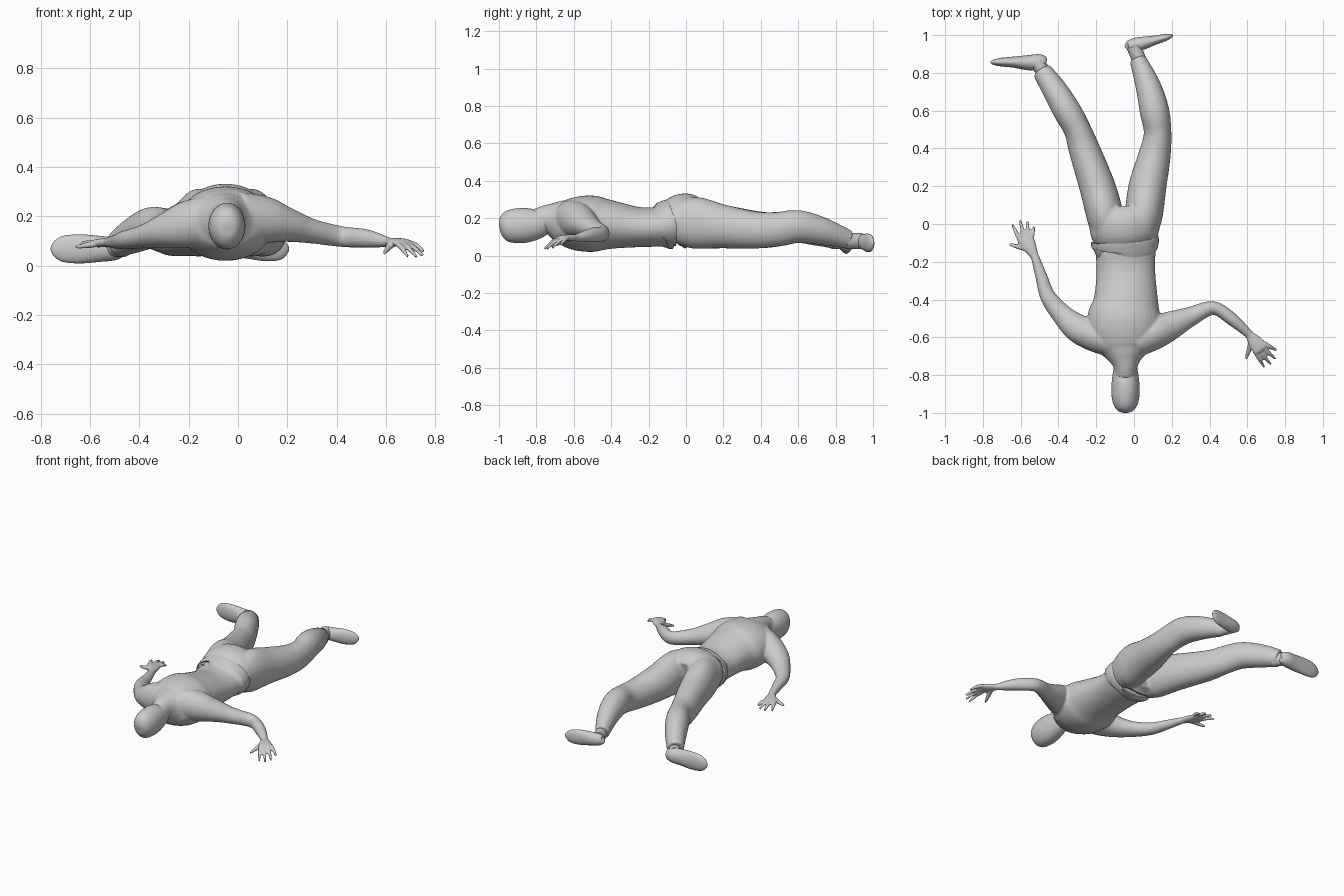
import bpy, bmesh, math
from mathutils import Vector


def spline(s, steps=5):
    # Catmull-Rom resampling of sections (x, y, z, half width, half height)
    out = []
    for i in range(len(s) - 1):
        p0, p1, p2, p3 = s[max(i - 1, 0)], s[i], s[i + 1], s[min(i + 2, len(s) - 1)]
        for k in range(steps):
            t = k / steps
            out.append([0.5 * (2 * b + (c - a) * t + (2 * a - 5 * b + 4 * c - d) * t * t
                               + (3 * b - a - 3 * c + d) * t ** 3)
                        for a, b, c, d in zip(p0, p1, p2, p3)])
    return out + [list(s[-1])]


def loft(bm, sections, n=28, power=1.0):
    # Closed tube whose elliptical rings stay perpendicular to the path
    s = spline(sections)
    rings = []
    for i, (x, y, z, a, b) in enumerate(s):
        t = (Vector(s[min(i + 1, len(s) - 1)][:3]) - Vector(s[max(i - 1, 0)][:3])).normalized()
        side = t.cross(Vector((0, 0, 1))).normalized()
        up = side.cross(t)
        ring = []
        for k in range(n):
            c, d = math.cos(math.tau * k / n), math.sin(math.tau * k / n)
            c = math.copysign(abs(c) ** power, c)
            d = math.copysign(abs(d) ** power, d)
            ring.append(bm.verts.new(Vector((x, y, z)) + side * c * max(a, .002) + up * d * max(b, .002)))
        rings.append(ring)
    faces = []
    for r, q in zip(rings, rings[1:]):
        faces += [bm.faces.new((r[k], r[(k + 1) % n], q[(k + 1) % n], q[k])) for k in range(n)]
    faces += [bm.faces.new(rings[0][::-1]), bm.faces.new(rings[-1])]
    bmesh.ops.recalc_face_normals(bm, faces=faces)


def finish(name, bm, voxel=0, smooth=4):
    me = bpy.data.meshes.new(name)
    bm.to_mesh(me)
    bm.free()
    ob = bpy.data.objects.new(name, me)
    bpy.context.collection.objects.link(ob)
    bpy.context.view_layer.objects.active = ob
    ob.select_set(True)
    bpy.ops.object.shade_smooth_by_angle(angle=math.radians(50))
    ob.select_set(False)
    if voxel:
        r = ob.modifiers.new("Blend", 'REMESH')
        r.mode, r.voxel_size, r.use_smooth_shade = 'VOXEL', voxel, True
        m = ob.modifiers.new("Soften", 'SMOOTH')
        m.factor, m.iterations = 0.5, smooth


def hand(bm, wrist, knuckle, tips, thumb):
    # Flat palm with four bent fingers and a thumb
    w, k = Vector(wrist), Vector(knuckle)
    d = (k - w).normalized()
    side = d.cross(Vector((0, 0, 1))).normalized()
    loft(bm, [(*(w - d * .02), .022, .018), (*w, .024, .018), (*w.lerp(k, .5), .038, .018),
              (*k, .043, .015), (*(k + d * .012), .03, .01)], 16)
    for i, tip in enumerate(tips):
        a = k + side * (i - 1.5) * .022 - d * .012
        b = Vector(tip)
        m = a.lerp(b, .5) + Vector((0, 0, .008))
        loft(bm, [(*a, .012, .012), (*m, .0115, .0115), (*b, .007, .007)], 10)
    a, b = w.lerp(k, .3), Vector(thumb)
    loft(bm, [(*a, .017, .015), (*a.lerp(b, .55), .014, .013), (*b, .007, .007)], 10)


# Upper body: torso, neck, arms and hands blended into one skin
bm = bmesh.new()
loft(bm, [(-.045, -.80, .185, .06, .065), (-.045, -.75, .195, .066, .075),
          (-.048, -.70, .19, .105, .10), (-.05, -.65, .18, .16, .125),
          (-.05, -.58, .172, .195, .145), (-.05, -.49, .17, .195, .15),
          (-.043, -.40, .165, .17, .13), (-.043, -.25, .152, .155, .107),
          (-.045, -.14, .155, .16, .107), (-.047, -.07, .165, .165, .115)], 40)
loft(bm, [(-.10, -.62, .19, .09, .10), (-.21, -.59, .165, .085, .095),
          (-.30, -.55, .14, .075, .068), (-.38, -.48, .118, .056, .048),
          (-.455, -.385, .105, .042, .038), (-.49, -.28, .098, .032, .03),
          (-.525, -.17, .095, .022, .02)])
loft(bm, [(.00, -.62, .20, .09, .10), (.11, -.575, .185, .088, .095),
          (.20, -.535, .165, .075, .07), (.30, -.49, .14, .052, .05),
          (.42, -.445, .118, .036, .042), (.52, -.505, .11, .034, .038),
          (.61, -.585, .095, .022, .02)])
hand(bm, (-.53, -.165, .095), (-.575, -.075, .09),
     [(-.645, 0, .075), (-.603, .022, .075), (-.565, .018, .075), (-.53, -.012, .075)],
     (-.662, -.108, .075))
hand(bm, (.61, -.585, .095), (.67, -.66, .095),
     [(.755, -.67, .055), (.75, -.715, .04), (.725, -.745, .035), (.69, -.758, .035)],
     (.592, -.718, .05))
finish("upper_body", bm, .0065, 5)

# Smooth featureless head
bm = bmesh.new()
loft(bm, [(-.045, -.999, .155, .004, .004), (-.045, -.992, .156, .036, .045),
          (-.045, -.965, .158, .06, .078), (-.045, -.92, .159, .073, .092),
          (-.045, -.86, .162, .075, .094), (-.045, -.80, .17, .069, .082),
          (-.045, -.755, .19, .06, .068), (-.045, -.72, .2, .04, .04)], 32)
finish("head", bm, .0075, 5)

# Trousers: pelvis and two legs
bm = bmesh.new()
loft(bm, [(-.047, -.075, .17, .174, .125), (-.05, -.03, .183, .184, .145),
          (-.05, .02, .182, .185, .145), (-.052, .07, .17, .14, .11)], 40)
loft(bm, [(-.14, -.05, .175, .085, .115), (-.155, .05, .175, .098, .138),
          (-.195, .2, .155, .095, .117), (-.265, .4, .137, .082, .098),
          (-.30, .5, .142, .072, .092), (-.355, .6, .152, .074, .085),
          (-.42, .71, .125, .066, .074), (-.487, .81, .088, .052, .055)])
loft(bm, [(.04, -.05, .175, .085, .115), (.052, .05, .175, .1, .138),
          (.072, .2, .155, .1, .117), (.108, .36, .137, .086, .1),
          (.125, .48, .14, .073, .092), (.108, .6, .155, .078, .088),
          (.075, .73, .13, .067, .074), (.02, .872, .085, .044, .05)])
finish("trousers", bm, .008, 4)

# Belt band standing slightly proud of the waist
bm = bmesh.new()
loft(bm, [(-.047, -.122, .163, .168, .12), (-.047, -.118, .164, .177, .127),
          (-.049, -.085, .168, .18, .133), (-.05, -.08, .168, .172, .126)], 48)
finish("belt", bm)

# Ankles and shoes, turned sideways on the ground
FEET = {
    "left": ([(-.46, .78), (-.515, .855)],
             [(-.462, .862), (-.468, .862), (-.50, .857), (-.56, .854), (-.64, .857), (-.71, .857), (-.745, .856), (-.76, .856)]),
    "right": ([(.035, .85), (-.002, .94)],
              [(-.040, .942), (-.034, .943), (.0, .948), (.05, .958), (.11, .973), (.165, .987), (.195, .996), (.206, .999)]),
}
WIDTHS = [(.004, .006), (.028, .03), (.042, .044), (.04, .05), (.029, .056), (.022, .05), (.013, .03), (.003, .005)]
for label, (ankle, path) in FEET.items():
    bm = bmesh.new()
    loft(bm, [(x, y, .078, .038, .042) for x, y in ankle], 20)
    finish(label + "_ankle", bm)
    bm = bmesh.new()
    k = 1 if label == "left" else .85
    loft(bm, [(x, y, .068 if label == "left" else .08 - .02 * i / 7, a * k, b * k * 1.05)
              for i, ((x, y), (a, b)) in enumerate(zip(path, WIDTHS))], 24)
    finish(label + "_shoe", bm)
